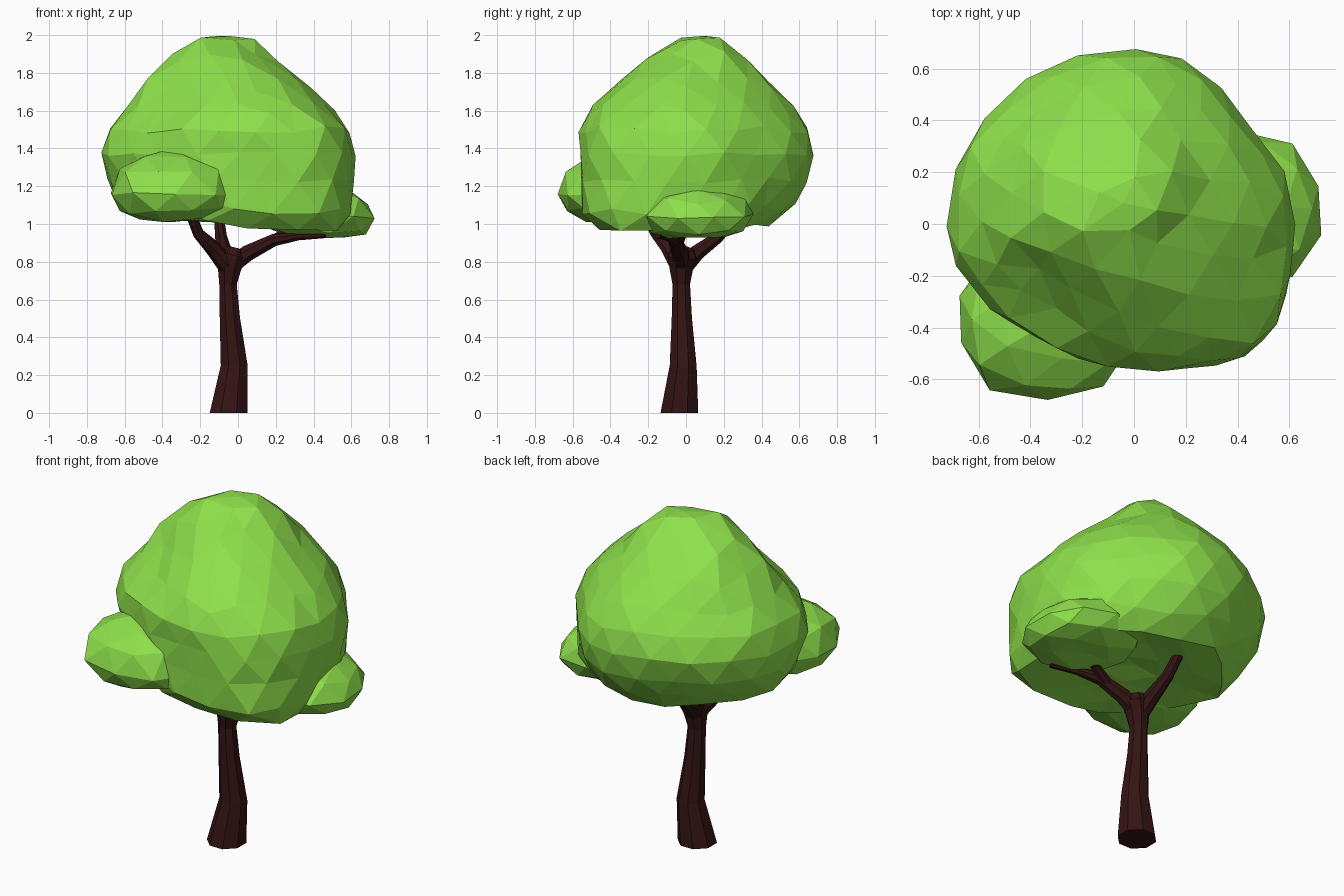
import bpy, bmesh, math, random
from mathutils import Vector

if "Cube" in bpy.data.objects:
    bpy.data.objects.remove(bpy.data.objects["Cube"])

random.seed(4)


def material(name, rgb):
    m = bpy.data.materials.new(name)
    m.diffuse_color = (*rgb, 1)
    m.use_nodes = True
    m.node_tree.nodes["Principled BSDF"].inputs["Base Color"].default_value = m.diffuse_color
    return m


LEAF = material("leaf_green", (0.27, 0.74, 0.07))
BARK = material("bark_brown", (0.035, 0.007, 0.007))


def clamp(x):
    return max(0, min(1, x))


def finish(bm, name, mat):
    bmesh.ops.recalc_face_normals(bm, faces=bm.faces)
    me = bpy.data.meshes.new(name)
    bm.to_mesh(me)
    bm.free()
    me.materials.append(mat)
    ob = bpy.data.objects.new(name, me)
    bpy.context.collection.objects.link(ob)
    return ob


def jitter(a):
    return Vector([random.uniform(-a, a) for _ in range(3)])


# Tapered limb: 8-sided rings along a path of (x, y, z, radius)
def limb(name, path, sides=8):
    bm = bmesh.new()
    pts = [Vector(p[:3]) for p in path]
    rings = []
    for i, p in enumerate(pts):
        d = (pts[min(i + 1, len(pts) - 1)] - pts[max(i - 1, 0)]).normalized()
        if i == 0 and p.z == 0:
            d = Vector((0, 0, 1))
        u = (Vector((1, 0, 0)) if abs(d.x) < 0.75 else Vector((0, 1, 0)))
        u = (u - d * u.dot(d)).normalized()
        w = d.cross(u)
        r = path[i][3]
        rings.append([bm.verts.new(p + r * (u * math.cos(a) + w * math.sin(a)))
                      for a in [2 * math.pi * (k + 0.5) / sides for k in range(sides)]])
    for a, b in zip(rings, rings[1:]):
        for k in range(sides):
            j = (k + 1) % sides
            bm.faces.new((a[k], a[j], b[j], b[k]))
    bm.faces.new(rings[0][::-1])
    bm.faces.new(rings[-1])
    finish(bm, name, BARK)


# Trunk flaring into the fork
limb("trunk", [(-0.05, -0.035, 0, 0.108), (-0.02, -0.015, 0.25, 0.077), (-0.043, -0.022, 0.5, 0.058),
               (-0.053, -0.025, 0.68, 0.05), (-0.045, -0.025, 0.77, 0.068),
               (-0.03, -0.02, 0.83, 0.082), (-0.02, -0.015, 0.87, 0.058)])

# Branches: front left, back, right, and the right branch's twig
limb("branch_front_left", [(-0.045, -0.03, 0.76, 0.05), (-0.13, -0.09, 0.87, 0.043),
                           (-0.21, -0.16, 0.95, 0.03), (-0.27, -0.24, 1.1, 0.026)])
limb("branch_back", [(-0.05, -0.02, 0.76, 0.05), (-0.075, 0.06, 0.85, 0.044), (-0.09, 0.17, 0.93, 0.033),
                     (-0.1, 0.25, 1.03, 0.028), (-0.1, 0.28, 1.14, 0.025)])
limb("branch_right", [(-0.05, -0.02, 0.77, 0.05), (0.05, -0.03, 0.845, 0.046), (0.19, -0.06, 0.915, 0.035),
                      (0.32, -0.1, 0.935, 0.023), (0.46, -0.15, 0.94, 0.016)])
limb("branch_right_twig", [(0.15, -0.045, 0.895, 0.032), (0.26, -0.02, 0.955, 0.026), (0.36, 0.04, 1.02, 0.022)])

# Main crown: icosphere mapped on height rows (t, z, xmin, xmax, ymin, ymax)
ROWS = [
    (0.00, 2.00, -0.05, -0.05, 0.08, 0.08),
    (0.09, 1.98, -0.22, 0.10, -0.06, 0.19),
    (0.18, 1.86, -0.43, 0.22, -0.24, 0.34),
    (0.28, 1.70, -0.54, 0.39, -0.42, 0.50),
    (0.38, 1.55, -0.67, 0.56, -0.55, 0.61),
    (0.47, 1.42, -0.73, 0.61, -0.57, 0.69),
    (0.56, 1.27, -0.71, 0.61, -0.56, 0.66),
    (0.65, 1.12, -0.65, 0.60, -0.57, 0.59),
    (0.74, 0.99, -0.56, 0.56, -0.51, 0.47),
    (0.87, 1.02, -0.28, 0.30, -0.26, 0.24),
    (1.00, 1.06, 0.00, 0.00, 0.00, 0.00),
]


def crown_point(v):
    t = math.acos(max(-1, min(1, v.z))) / math.pi
    i = max(k for k in range(len(ROWS) - 1) if ROWS[k][0] <= t + 1e-9)
    a, b = ROWS[i], ROWS[i + 1]
    f = (t - a[0]) / (b[0] - a[0])
    _, z, x0, x1, y0, y1 = [p + (q - p) * f for p, q in zip(a, b)]
    ang = math.atan2(v.y, v.x)
    c, s = math.cos(ang), math.sin(ang)
    # fuller front right, slimmer back right, sunken front left, diagonal top ridge
    diag = (2 * c * s) ** 2
    k = 1 + 0.3 * 2 * c * s * clamp((z - 1.85) / 0.1)
    if c > 0 and s < 0:
        k += 0.15 * clamp((1.75 - z) / 0.3) * diag
    elif c > 0:
        k -= 0.06 * diag
    elif s < 0:
        sink = clamp((z - 1.45) / 0.2) * clamp((1.95 - z) / 0.1)
        k -= (0.22 * sink + 0.08 * clamp((1.5 - z) / 0.2)) * diag
    # centre on the axis lower down, on the row's middle near the top
    m = clamp((2.0 - z) / 0.4)
    cx, cy = (x0 + x1) / 2 * (1 - m), (y0 + y1) / 2 * (1 - m)
    px = cx + k * c * ((x1 - cx) if c > 0 else (cx - x0))
    py = cy + k * s * ((y1 - cy) if s > 0 else (cy - y0))
    if t > 0.6:
        z -= 0.06 * px - 0.02 * py
    return Vector((px, py, z))


bm = bmesh.new()
bmesh.ops.create_icosphere(bm, subdivisions=3, radius=1)
for v in bm.verts:
    v.co = crown_point(v.co.normalized()) + jitter(0.013)
    v.co.z = min(v.co.z, 2.0)
finish(bm, "main_crown", LEAF)


# Small leaf clumps: icospheres with squarer sides, a flattened base and a lean
def clump(name, centre, radii, lower, lean):
    bm = bmesh.new()
    bmesh.ops.create_icosphere(bm, subdivisions=2, radius=1.02)
    for v in bm.verts:
        x, y, z = v.co
        k = 1 + 0.3 * (x * y) ** 2
        z = z * radii[2] if z > 0 else max(z * 1.3, -1) * lower
        v.co = Vector(centre) + Vector((k * x * radii[0], k * y * radii[1], z + lean * x)) + jitter(0.01)
    finish(bm, name, LEAF)


clump("front_left_clump", (-0.335, -0.37, 1.16), (0.33, 0.30, 0.235), 0.14, 0.0)
clump("right_clump", (0.41, 0.06, 1.05), (0.31, 0.29, 0.17), 0.12, -0.02)
